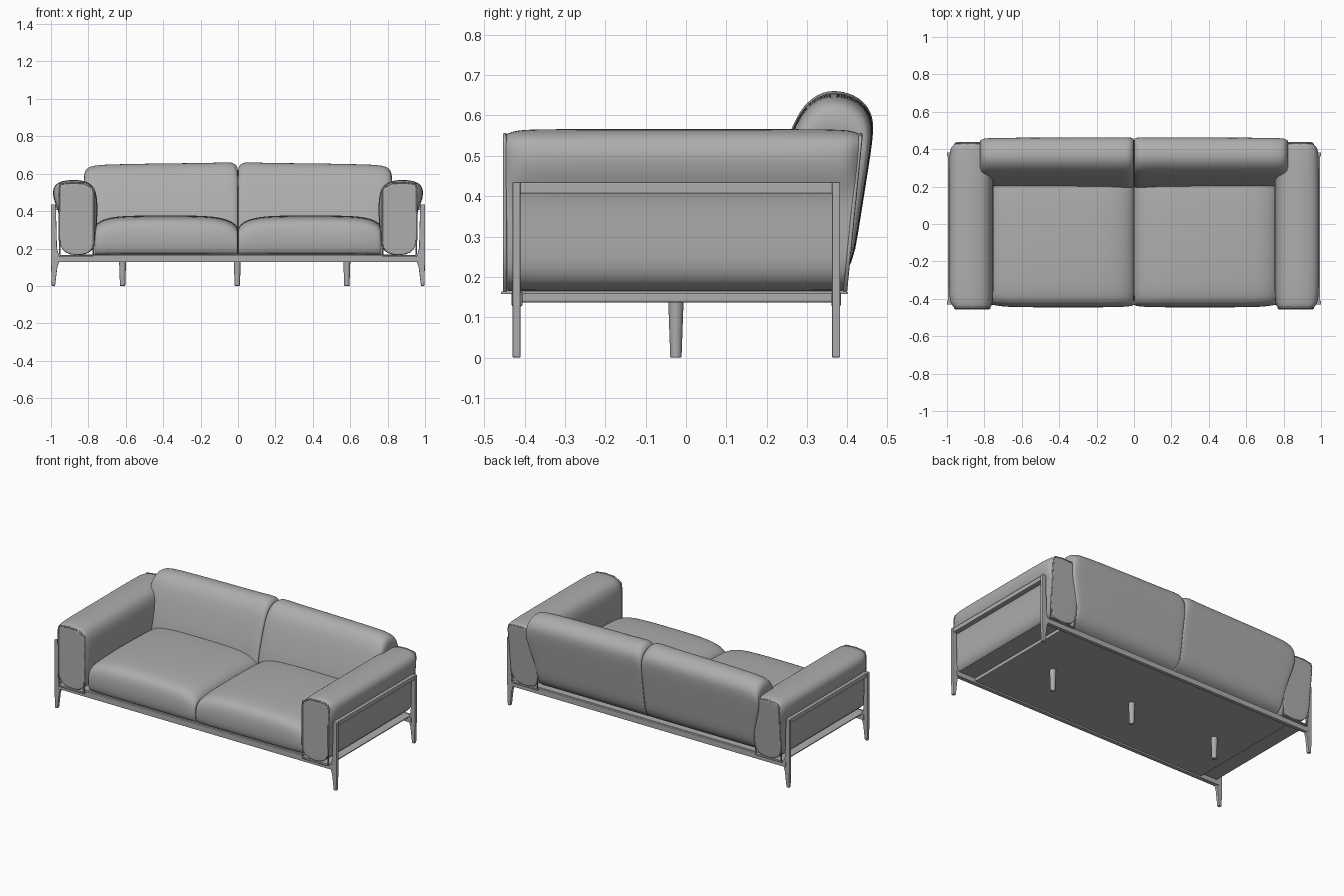
import bpy, bmesh, math
from mathutils import Vector

if "Cube" in bpy.data.objects:
    bpy.data.objects.remove(bpy.data.objects["Cube"])

grey = bpy.data.materials.new("soft grey")
grey.diffuse_color = (0.42, 0.42, 0.42, 1)
grey.use_nodes = True
grey.node_tree.nodes["Principled BSDF"].inputs["Base Color"].default_value = grey.diffuse_color


def finish(name, bm, mirror=False, subsurf=0, bevel=0, smooth=True):
    bmesh.ops.recalc_face_normals(bm, faces=bm.faces)
    me = bpy.data.meshes.new(name)
    bm.to_mesh(me)
    bm.free()
    me.materials.append(grey)
    ob = bpy.data.objects.new(name, me)
    bpy.context.collection.objects.link(ob)
    if bevel:
        b = ob.modifiers.new("bevel", 'BEVEL')
        b.width, b.segments = bevel, 2
    if subsurf:
        s = ob.modifiers.new("subdivision", 'SUBSURF')
        s.levels = s.render_levels = subsurf
    if mirror:
        m = ob.modifiers.new("mirror", 'MIRROR')
        m.use_mirror_merge = False
    for p in me.polygons:
        p.use_smooth = smooth
    return ob


def loft(name, rings, cap_inset=0.85, **kw):
    """Bridge closed rings of points; ends close over an inset ring."""
    def inset(r):
        c = sum((Vector(p) for p in r), Vector()) / len(r)
        return [c + (Vector(p) - c) * cap_inset for p in r]
    rings = [inset(rings[0])] + rings + [inset(rings[-1])]
    bm = bmesh.new()
    vs = [[bm.verts.new(p) for p in r] for r in rings]
    n = len(vs[0])
    for a, b in zip(vs, vs[1:]):
        for i in range(n):
            j = (i + 1) % n
            bm.faces.new((a[i], a[j], b[j], b[i]))
    bm.faces.new(vs[0])
    bm.faces.new(vs[-1])
    return finish(name, bm, subsurf=2, **kw)


def box(name, x, y, z, bevel=0.004, **kw):
    bm = bmesh.new()
    bmesh.ops.create_cube(bm, size=1)
    for v in bm.verts:
        for k, (lo, hi) in enumerate((x, y, z)):
            v.co[k] = lo if v.co[k] < 0 else hi
    return finish(name, bm, bevel=bevel, smooth=False, **kw)


def tube(name, pts, radius):
    cu = bpy.data.curves.new(name, 'CURVE')
    cu.dimensions = '3D'
    cu.bevel_depth, cu.bevel_resolution = radius, 1
    sp = cu.splines.new('POLY')
    sp.points.add(len(pts) - 1)
    for p, co in zip(sp.points, pts):
        p.co = (*co, 1)
    sp.use_cyclic_u = True
    cu.materials.append(grey)
    ob = bpy.data.objects.new(name, cu)
    bpy.context.collection.objects.link(ob)
    ob.modifiers.new("mirror", 'MIRROR').use_mirror_merge = False


# Seat cushions: side profile swept across, crowned toward the middle
seat = [(-.40, .163), (-.435, .17), (-.447, .225), (-.444, .30), (-.425, .35),
        (-.37, .372), (-.2, .378), (0, .377), (.22, .368), (.3, .34), (.31, .25), (.3, .163)]
rings = []
for x, k, s in ((.001, .68, .98), (.008, .74, .985), (.03, .84, .992), (.09, .95, 1), (.2, 1, 1),
                (.5, 1, 1), (.64, .98, 1), (.71, .92, .99), (.75, .82, .98), (.768, .72, .965)):
    rings.append([(x, .1 + (y - .1) * s, .163 + (z - .163) * k) for y, z in seat])
loft("seat_cushion", rings, mirror=True)

# Back cushions: leaning rolled profile, wider above the arms
back = [(.17, .165), (.185, .27), (.20, .37), (.232, .48), (.262, .57), (.292, .625),
        (.335, .656), (.38, .66), (.43, .643), (.46, .607), (.466, .56), (.45, .46),
        (.425, .3), (.402, .165)]
rings = []
for x, s in ((.001, .94), (.006, .965), (.02, .995), (.045, 1.01), (.12, 1), (.4, .995), (.68, .985),
             (.765, .975), (.805, .95), (.82, .90), (.824, .84)):
    ring = []
    for y, z in back:
        t = min(1, max(0, (z - .3) / .27))
        wide = .925 + .075 * t * t * (3 - 2 * t)
        ring.append((x * wide, .34 + (y - .34) * s, .165 + (z - .165) * s))
    rings.append(ring)
loft("back_cushion", rings, mirror=True)

# Arms: padded profile with an outward roll on top and flat end panels
arm = [(.775, .16), (.762, .25), (.75, .38), (.752, .47), (.77, .535), (.82, .564),
       (.89, .568), (.95, .560), (.985, .535), (.992, .49), (.978, .44), (.957, .40),
       (.955, .28), (.952, .16)]
panel = [(max(min(x, .955), .772), .162 + (z - .16) * .955) for x, z in arm]


def arm_ring(y, f, back_end=False):
    out = []
    for (ax, az), (px, pz) in zip(arm, panel):
        x, z = ax + (px - ax) * f, az + (pz - az) * f
        out.append((x, y + (.1 * (z - .16) if back_end else 0), z))
    return out


loft("arm", [arm_ring(-.452, 1), arm_ring(-.446, .8), arm_ring(-.428, .3), arm_ring(-.39, 0),
             arm_ring(-.2, 0), arm_ring(.1, 0), arm_ring(.34, 0, True), arm_ring(.375, .3, True),
             arm_ring(.392, .8, True), arm_ring(.398, 1, True)], cap_inset=.93, mirror=True)

# Welted seams around the arm ends and beneath the arm
tube("arm_front_piping", arm_ring(-.449, .95), .005)
tube("arm_back_piping", arm_ring(.394, .95, True), .005)
box("arm_bottom_welt", (.772, .956), (-.458, .40), (.157, .164), bevel=.002, mirror=True)

# Base board and long rails
box("base_board", (-.84, .84), (-.42, .372), (.137, .168))
box("front_rail", (-.975, .975), (-.432, -.405), (.127, .163))
box("back_rail", (-.975, .975), (.36, .384), (.127, .163))

# Side rails joining the corner legs
box("side_top_rail", (.962, .995), (-.415, .368), (.406, .435), mirror=True)

# Corner legs: slim posts that thicken at the rail and taper to the foot
post = [(.978, .005), (.996, .005), (1, .13), (1, .435), (.974, .435), (.968, .2),
        (.957, .163), (.957, .127), (.966, .10)]
for name, y in (("front_leg", -.42), ("back_leg", .372)):
    bm = bmesh.new()
    f = bm.faces.new([bm.verts.new((x, y - .01, z - .005 if z < .01 else z)) for x, z in post])
    ext = bmesh.ops.extrude_face_region(bm, geom=[f])
    for v in ext["geom"]:
        if isinstance(v, bmesh.types.BMVert):
            v.co.y += .02
    finish(name, bm, mirror=True, bevel=.003, smooth=False)

# Round support legs along the middle
for i, x in enumerate((-.617, -.004, .582)):
    bm = bmesh.new()
    bmesh.ops.create_cone(bm, cap_ends=True, segments=20, radius1=.014, radius2=.019, depth=.14)
    bmesh.ops.translate(bm, verts=bm.verts, vec=(x, -.025, .07))
    finish("middle_leg_%d" % (i + 1), bm, bevel=.003)

# Keep crisp edges on the turned legs
for ob in bpy.data.objects:
    ob.select_set(ob.name.startswith("middle_leg"))
    if ob.select_get():
        bpy.context.view_layer.objects.active = ob
bpy.ops.object.shade_smooth_by_angle(angle=math.radians(35))
